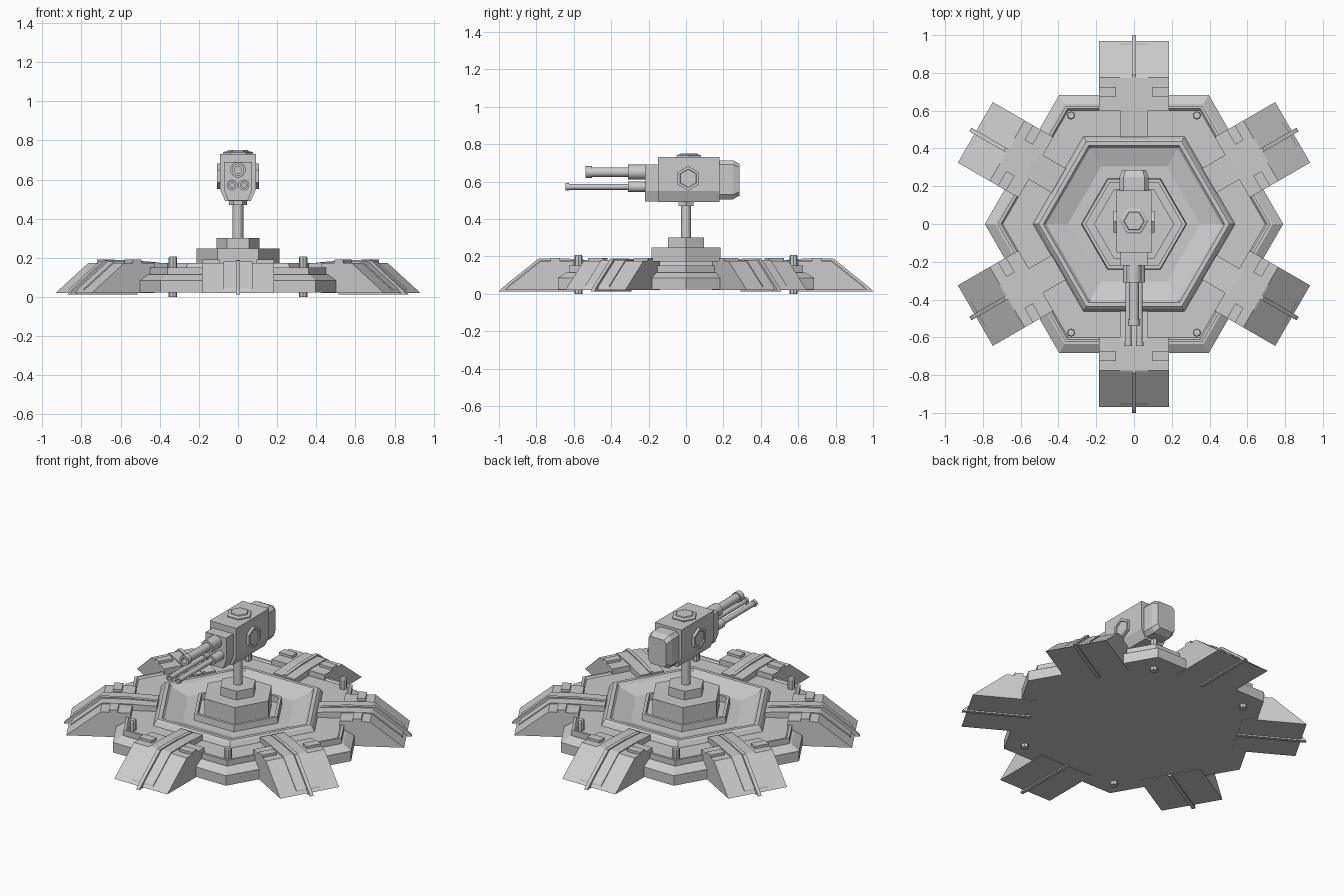
import bpy, bmesh
from math import radians, cos, sin, pi
from mathutils import Matrix, Vector

if "Cube" in bpy.data.objects:
    bpy.data.objects.remove(bpy.data.objects["Cube"])


def finish(name, bm, mat=None):
    if mat:
        bmesh.ops.transform(bm, matrix=mat, verts=bm.verts)
    bmesh.ops.recalc_face_normals(bm, faces=bm.faces)
    me = bpy.data.meshes.new(name)
    bm.to_mesh(me)
    bm.free()
    ob = bpy.data.objects.new(name, me)
    bpy.context.collection.objects.link(ob)
    return ob


def lathe(name, prof, sides=6, mat=None, closed=False, phase=0.0):
    """Faceted turning of (radius, z) points around z."""
    bm = bmesh.new()
    rings = [[bm.verts.new((r * cos(phase + 2 * pi * i / sides),
                            r * sin(phase + 2 * pi * i / sides), z))
              for i in range(sides)] for r, z in prof]
    pairs = list(zip(rings, rings[1:]))
    if closed:
        pairs.append((rings[-1], rings[0]))
    else:
        bm.faces.new(rings[0])
        bm.faces.new(rings[-1])
    for a, b in pairs:
        for i in range(sides):
            j = (i + 1) % sides
            bm.faces.new((a[i], a[j], b[j], b[i]))
    return finish(name, bm, mat)


def extrude(name, prof, a, b, axis, mat=None):
    """Extrude a 2D profile: axis x takes (y, z), axis y takes (x, z)."""
    bm = bmesh.new()
    point = (lambda p, t: (t, p[0], p[1])) if axis == 'x' else (lambda p, t: (p[0], t, p[1]))
    lo = [bm.verts.new(point(p, a)) for p in prof]
    hi = [bm.verts.new(point(p, b)) for p in prof]
    bm.faces.new(lo)
    bm.faces.new(hi)
    for i in range(len(prof)):
        j = (i + 1) % len(prof)
        bm.faces.new((lo[i], lo[j], hi[j], hi[i]))
    return finish(name, bm, mat)


def box(name, x0, x1, y0, y1, z0, z1, mat=None):
    return extrude(name, [(y0, z0), (y1, z0), (y1, z1), (y0, z1)], x0, x1, 'x', mat)


# Hexagonal base with stepped edge, rim, raised ring and central recess
lathe("base", [(.79, .022), (.79, .085), (.735, .115), (.722, .115), (.722, .15),
               (.705, .15), (.695, .14), (.535, .14), (.518, .165), (.505, .175),
               (.48, .175), (.465, .158), (.35, .125), (.1, .125)])
lathe("recess_wall", [(.28, .12), (.275, .165), (.255, .165), (.255, .12)], closed=True)

# Pedestal tiers and post
lathe("pedestal_lower", [(.212, .12), (.212, .247)])
lathe("pedestal_upper", [(.11, .24), (.11, .302)])
lathe("post", [(.027, .3), (.027, .48)], 16)

# Six sloping legs
slope = [(-.97, .02), (-.775, .175), (-.6, .175), (-.6, .02)]
panel = [(-.96, .02), (-.95, .043), (-.78, .178), (-.772, .181), (-.62, .181),
         (-.46, .172), (-.46, .13), (-.6, .13), (-.62, .02)]
fin = [(-1.0, .012), (-.985, .03), (-.79, .187), (-.775, .188), (-.63, .188),
       (-.47, .176), (-.47, .14), (-.6, .14), (-.6, .012)]
for k in range(6):
    m = Matrix.Rotation(radians(60 * k), 4, 'Z')
    extrude(f"leg_{k}", slope, -.185, .185, 'x', m)
    extrude(f"leg_centre_panel_{k}", panel, -.075, .075, 'x', m)
    extrude(f"leg_fin_{k}", fin, -.011, .011, 'x', m)
    for s in (-1, 1):
        x0, x1 = sorted((s * .095, s * .185))
        box(f"leg_pad_{k}_{s}", x0, x1, -.725, -.675, .17, .191, m)

# Four anchor pins
for sx in (-1, 1):
    for sy in (-1, 1):
        lathe(f"anchor_pin_{sx}_{sy}", [(.022, 0), (.022, .2), (.018, .206)], 8,
              Matrix.Translation((sx * .333, sy * .575, 0)))

# Turret body with tapered underside
section = [(-.065, .49), (.065, .49), (.092, .55), (.092, .73), (-.092, .73), (-.092, .55)]
extrude("turret_body", section, -.15, .178, 'y')
front = [(-.05, .492), (.05, .492), (.072, .55), (.072, .69), (-.072, .69), (-.072, .55)]
extrude("turret_front", front, -.22, -.14, 'y')
lathe("turret_neck", [(.045, .47), (.045, .5)])

# Rear housing, tapered toward the back
rear = extrude("turret_rear", [(-.055, .505), (.055, .505), (.076, .53), (.076, .69),
                               (.055, .713), (-.055, .713), (-.076, .69), (-.076, .53)],
               .17, .25, 'y')
bm = bmesh.new()
bm.from_mesh(rear.data)
cap = max(bm.faces, key=lambda f: f.calc_center_median().y)
ext = bmesh.ops.extrude_discrete_faces(bm, faces=[cap])["faces"][0]
c = Vector((0, .25, .61))
for v in ext.verts:
    v.co = c + (v.co - c) * .82 + Vector((0, .036, 0))
bmesh.ops.remove_doubles(bm, verts=bm.verts, dist=1e-5)
bm.to_mesh(rear.data)
bm.free()

# Hexagonal hatches on the top and both sides
hatch = [(.076, -.01), (.076, .008), (.066, .014), (.055, .014), (.052, .02), (.02, .02)]
lathe("top_hatch", hatch, 6, Matrix.Translation((0, .015, .73)))
for s in (-1, 1):
    m = Matrix.Translation((s * .092, .012, .617)) @ Matrix.Rotation(s * pi / 2, 4, 'Y')
    lathe(f"side_hatch_{s}", [(.066, -.01), (.066, .016), (.05, .016), (.048, .01), (.02, .01)],
          6, m)


# Barrels pointing to the front, profile height runs along -y
def barrel(name, x, z, prof):
    m = Matrix.Translation((x, 0, z)) @ Matrix.Rotation(pi / 2, 4, 'X')
    ob = lathe(name, prof, 16, m)
    bpy.context.view_layer.objects.active = ob
    bpy.ops.object.select_all(action='DESELECT')
    ob.select_set(True)
    bpy.ops.object.shade_smooth_by_angle(angle=radians(35))


barrel("main_barrel", 0, .65, [(.04, .2), (.04, .31), (.026, .31), (.026, .503), (.032, .503),
                               (.032, .538), (.018, .538), (.018, .45)])
for s in (-1, 1):
    barrel(f"lower_barrel_{s}", s * .03, .572,
           [(.028, .2), (.028, .31), (.016, .31), (.016, .625), (.02, .625),
            (.02, .645), (.01, .645), (.01, .6)])
